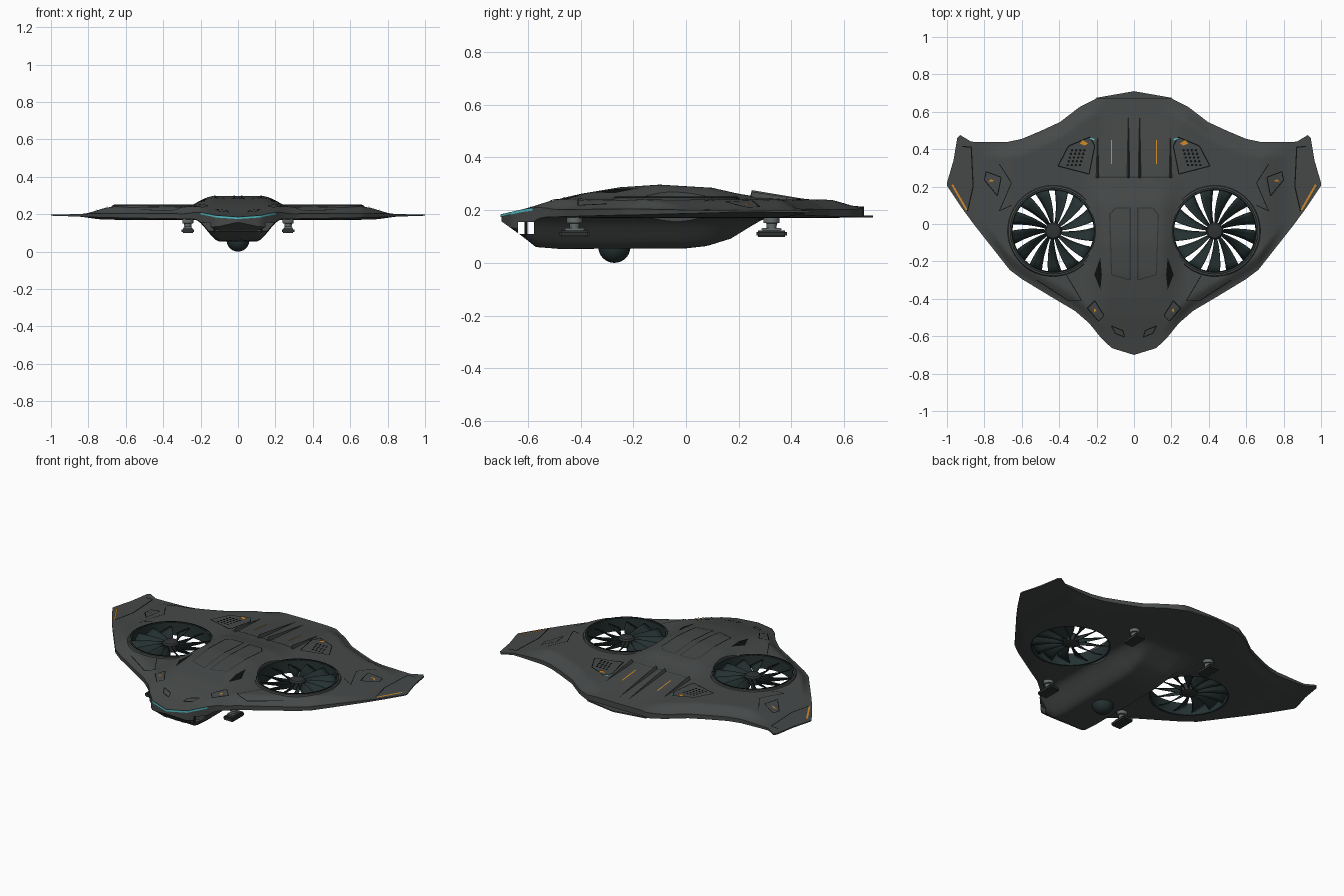
import bpy, bmesh, math
from mathutils import Vector

if "Cube" in bpy.data.objects:
    bpy.data.objects.remove(bpy.data.objects["Cube"])


def material(name, r, g, b):
    m = bpy.data.materials.new(name)
    m.use_nodes = True
    m.diffuse_color = (r, g, b, 1)
    m.node_tree.nodes["Principled BSDF"].inputs["Base Color"].default_value = (r, g, b, 1)
    return m


HULL = material("hull_grey", .06, .066, .065)
SHADE = material("panel_dark_grey", .03, .034, .034)
BLADE = material("fan_dark_teal", .018, .03, .03)
BLACK = material("seam_black", .004, .005, .005)
METAL = material("strut_grey", .13, .15, .15)
ORANGE = material("marker_orange", .65, .25, .02)
CYAN = material("light_cyan", .08, .5, .55)


def make(name, bm, mat, smooth=True):
    bmesh.ops.recalc_face_normals(bm, faces=bm.faces)
    me = bpy.data.meshes.new(name)
    bm.to_mesh(me)
    bm.free()
    me.materials.append(mat)
    ob = bpy.data.objects.new(name, me)
    bpy.context.collection.objects.link(ob)
    bpy.ops.object.select_all(action='DESELECT')
    ob.select_set(True)
    bpy.context.view_layer.objects.active = ob
    if smooth:
        bpy.ops.object.shade_smooth_by_angle(angle=math.radians(35))
    return ob


def interp(pts, t):
    for (a, u), (b, v) in zip(pts, pts[1:]):
        if t <= b:
            return u + (v - u) * max(0, (t - a) / (b - a))
    return pts[-1][1]


def ease(t):
    t = min(1, max(0, t))
    return t * t * (3 - 2 * t)


# Plan outline and section profiles
FRONT = [(0, -.70), (.12, -.663), (.18, -.604), (.24, -.53), (.315, -.465), (.45, -.385), (.6, -.294),
         (.665, -.245), (.72, -.175), (.85, -.01), (.92, .085), (1, .205)]
BACK = [(0, .675), (.2, .672), (.29, .626), (.396, .545), (.5, .497), (.6, .455), (.68, .438),
        (.8, .438), (.87, .44), (.93, .476), (.945, .46), (.965, .34), (1, .22)]
DOME = [(-.7, .185), (-.6, .208), (-.5, .238), (-.4, .262), (-.25, .287), (-.1, .297), (.1, .285),
        (.2, .262), (.28, .25), (.6, .218), (.7, .212)]
KEEL = [(-.7, .157), (-.62, .1), (-.57, .06), (-.48, .053), (0, .055), (.08, .064), (.17, .092),
        (.24, .135), (.3, .17), (.7, .174)]


def front(x):
    return interp(FRONT, abs(x))


def back(x):
    return interp(BACK, abs(x))


def edge(x, y):
    return ease(min(y - front(x), back(x) - y) / .09)


def top(x, y):
    a = abs(x)
    rim = interp([(0, .2), (.7, .205), (1, .197)], a)
    wing = rim + (.24 - rim) * ease((.84 - a) / .18) * edge(x, y)
    return wing + (interp(DOME, y) - wing) * ease((.29 - a) / .16)


def bottom(x, y):
    a = abs(x)
    rim = interp([(0, .17), (.7, .182), (1, .192)], a)
    wing = rim + (.171 - rim) * ease((.86 - a) / .16) * edge(x, y)
    return wing + (interp(KEEL, y) - wing) * ease((.235 - a) / .14)


# Blended wing body: upper and lower skins on one shared grid
xs = {round(-1 + i * .02, 3) for i in range(101)}
xs |= {s * p[0] for s in (-1, 1) for p in FRONT + BACK}
xs = sorted(xs)
ROWS = 56
bm = bmesh.new()
skins = []
for height in (top, bottom):
    grid = []
    for x in xs:
        ys = [front(x) + (back(x) - front(x)) * j / ROWS for j in range(ROWS + 1)]
        grid.append([bm.verts.new((x, y, height(x, y))) for y in ys])
    for c, d in zip(grid, grid[1:]):
        for j in range(ROWS):
            bm.faces.new((c[j], d[j], d[j + 1], c[j + 1]))
    skins.append(grid)


def rim_loop(g):
    return [c[0] for c in g] + g[-1][1:] + [c[-1] for c in g[-2::-1]] + g[0][-2:0:-1]


up, low = map(rim_loop, skins)
for i in range(len(up)):
    k = (i + 1) % len(up)
    bm.faces.new((up[i], up[k], low[k], low[i]))
body = make("wing_body", bm, HULL, False)

# Cut the fan wells and the sensor slot through the nose
FAN_X, FAN_Y = .432, -.037
cutters = []
for s in (-1, 1):
    bpy.ops.mesh.primitive_cylinder_add(vertices=64, radius=.226, depth=.4, location=(s * FAN_X, FAN_Y, .2))
    cutters.append(bpy.context.object)
bpy.ops.mesh.primitive_cube_add(size=1, location=(0, -.607, .132))
cutters.append(bpy.context.object)
cutters[-1].scale = (.6, .06, .045)
for c in cutters:
    c.hide_render = True
    mod = body.modifiers.new("cut", 'BOOLEAN')
    mod.operation, mod.object, mod.solver = 'DIFFERENCE', c, 'EXACT'
bpy.ops.object.select_all(action='DESELECT')
body.select_set(True)
bpy.context.view_layer.objects.active = body
for mod in list(body.modifiers):
    bpy.ops.object.modifier_apply(modifier=mod.name)
for c in cutters:
    bpy.data.objects.remove(c)
body.data.materials.clear()
body.data.materials.append(HULL)
bpy.ops.object.shade_smooth_by_angle(angle=math.radians(35))


def revolve(name, profile, cx, cy, mat, n=64, closed=True):
    bm = bmesh.new()
    rings = [[bm.verts.new((cx + r * math.cos(math.tau * i / n), cy + r * math.sin(math.tau * i / n), z))
              for i in range(n)] for r, z in profile]
    pairs = list(zip(rings, rings[1:])) + ([(rings[-1], rings[0])] if closed else [])
    for a, b in pairs:
        for i in range(n):
            bm.faces.new((a[i], a[(i + 1) % n], b[(i + 1) % n], b[i]))
    if not closed:
        bm.faces.new(rings[0])
        bm.faces.new(rings[-1])
    return make(name, bm, mat)


def box(name, size, loc, mat, bevel=.006):
    bm = bmesh.new()
    bmesh.ops.create_cube(bm, size=1)
    bmesh.ops.scale(bm, vec=size, verts=bm.verts)
    bmesh.ops.translate(bm, vec=loc, verts=bm.verts)
    bmesh.ops.bevel(bm, geom=bm.edges[:], offset=bevel, segments=2, affect='EDGES')
    return make(name, bm, mat)


# Ducted fans: rim, inner liner, hub and pitched blades
for s, side in ((1, "left"), (-1, "right")):
    cx = s * FAN_X
    revolve(side + "_fan_rim", [(.226, .17), (.24, .172), (.246, .235), (.24, .247), (.226, .25)], cx, FAN_Y, HULL)
    revolve(side + "_fan_liner", [(.217, .172), (.226, .171), (.227, .249), (.22, .249)], cx, FAN_Y, BLADE)
    revolve(side + "_fan_seam", [(.228, .249), (.232, .249), (.232, .2515), (.228, .2515)], cx, FAN_Y, BLACK)
    revolve(side + "_fan_hub", [(.03, .18), (.045, .186), (.046, .228), (.038, .236), (.012, .24)],
            cx, FAN_Y, SHADE, 32, False)
    bm = bmesh.new()
    for b in range(13):
        rows = []
        for i in range(6):
            r = .04 + .18 * i / 5
            mid = math.tau * b / 13 - .16 * i / 5
            half = .68 * math.pi / 13
            rows.append([bm.verts.new((cx + s * r * math.cos(mid + k * half), FAN_Y + r * math.sin(mid + k * half),
                                       .207 + k * .02)) for k in (-1, -.3, .4, 1)])
        for p, q in zip(rows, rows[1:]):
            for k in range(3):
                bm.faces.new((p[k], p[k + 1], q[k + 1], q[k]))
    blades = make(side + "_fan_blades", bm, BLADE)
    mod = blades.modifiers.new("thickness", 'SOLIDIFY')
    mod.thickness, mod.offset = .003, 0


# Surface markings that follow the upper skin, mirrored to both sides
def ribbon(name, pts, mat, width=.005, loop=False):
    bm = bmesh.new()
    path = [Vector(p) for p in pts]
    for s in (-1, 1):
        for a, b in zip(path, path[1:] + path[:1] if loop else path[1:]):
            side = (b - a).orthogonal().normalized() * width / 2
            n = max(1, int((b - a).length / .025))
            prev = None
            for i in range(n + 1):
                p = a.lerp(b, i / n)
                row = [bm.verts.new((s * q.x, q.y, top(q.x, q.y) + .0035)) for q in (p - side, p + side)]
                if prev:
                    bm.faces.new((prev[0], prev[1], row[1], row[0]))
                prev = row
    return make(name, bm, mat, False)


def patch(name, polys, mat):
    bm = bmesh.new()
    for s in (-1, 1):
        for poly in polys:
            bm.faces.new([bm.verts.new((s * x, y, top(x, y) + .004)) for x, y in poly])
    return make(name, bm, mat, False)


ribbon("canopy_panel_seams", [(.02, .085), (.1, .085), (.13, .05), (.12, -.27), (.02, -.3)], SHADE, .006, True)
ribbon("vent_seams", [(.406, .31), (.35, .417), (.235, .465), (.21, .417), (.24, .267)], BLACK, .006, True)
ribbon("wing_hatch_seams", [(.71, .25), (.79, .28), (.8, .235), (.73, .15)], BLACK, .005, True)
ribbon("nose_hatch_seams", [(.16, -.49), (.21, -.41), (.25, -.45), (.19, -.52)], BLACK, .005, True)
ribbon("chin_hatch_seams", [(.05, -.605), (.06, -.57), (.12, -.545), (.1, -.585)], BLACK, .005, True)
ribbon("wing_tip_seams", [(.89, .07), (.86, .2), (.87, .41), (.92, .415)], BLACK, .006)
ribbon("wing_seams", [(.655, .1), (.72, .07), (.655, .22), (.72, .32)], BLACK, .004)
ribbon("shoulder_seams", [(.36, -.275), (.28, -.41), (.35, -.41), (.52, -.3)], BLACK, .004)
ribbon("deck_seam", [(0, .25), (.21, .25)], SHADE, .006)
ribbon("deck_markers", [(.12, .32), (.12, .45)], ORANGE, .007)
ribbon("wing_tip_markers", [(.972, .21), (.895, .075)], ORANGE, .01)
patch("side_intakes", [[(.18, -.18), (.212, -.27), (.18, -.35), (.172, -.27)]], BLACK)
patch("orange_spots", [[(.245, .43), (.275, .45), (.29, .43), (.265, .42)], [(.745, .23), (.765, .24), (.78, .225)],
                       [(.2, -.46), (.215, -.45), (.215, -.475)]], ORANGE)
patch("cyan_spots", [[(.21, .455), (.235, .462), (.235, .455), (.21, .445)]], CYAN)
dots = [(.265 + .022 * i + .006 * j, .395 - .02 * j) for i in range(4) for j in range(5)]
patch("vent_holes", [[(x + .007 * math.cos(k * math.pi / 3), y + .007 * math.sin(k * math.pi / 3))
                      for k in range(6)] for x, y in dots], BLACK)

# Rear deck fins, tapering aft
bm = bmesh.new()
for s in (-1, 1):
    for x, end in ((.03, .6), (.195, .5)):
        z0, z1 = top(x, .24), top(x, end)
        corners = [(x - .014, .24, z0 - .02), (x + .014, .24, z0 - .02), (x, .25, z0 + .02), (x, end, z1)]
        a, b, c, d = [bm.verts.new((s * p[0], p[1], p[2])) for p in corners]
        for f in ((a, b, c), (a, c, d), (b, d, c), (a, d, b)):
            bm.faces.new(f)
make("rear_deck_fins", bm, HULL, False)

# Tail lip below the deck
bm = bmesh.new()
plan = [(-.2, .64), (.2, .64), (.2, .675), (0, .71), (-.2, .675)]
base = bm.faces.new([bm.verts.new((x, y, .172)) for x, y in plan])
ext = bmesh.ops.extrude_face_region(bm, geom=[base])
bmesh.ops.translate(bm, vec=(0, 0, .008), verts=[v for v in ext["geom"] if isinstance(v, bmesh.types.BMVert)])
make("tail_lip", bm, HULL, False)

# Light strip around the nose
bm = bmesh.new()
prev = None
for i in range(-20, 21):
    x = i * .01
    z = top(x, front(x))
    row = [bm.verts.new((x, front(x) - .004, z - d)) for d in (.001, .011)]
    if prev:
        bm.faces.new((prev[0], prev[1], row[1], row[0]))
    prev = row
make("nose_light", bm, CYAN, False)

# Belly camera, sensor bars and landing feet
bpy.ops.mesh.primitive_uv_sphere_add(segments=40, ring_count=20, radius=.061, location=(0, -.272, .061))
camera_ball = bpy.context.object
camera_ball.name = "belly_camera"
camera_ball.data.materials.append(BLADE)
bpy.ops.object.shade_smooth_by_angle(angle=math.radians(35))
for s, side in ((1, "left"), (-1, "right")):
    box(side + "_sensor_bar", (.012, .012, .06), (s * .125, -.607, .132), BLACK, .002)
    for y, end in ((-.423, "front"), (.325, "rear")):
        name = side + "_" + end
        box(name + "_foot", (.066, .115, .025), (s * .268, y, .111), SHADE)
        box(name + "_foot_cap", (.045, .075, .012), (s * .268, y, .127), METAL, .003)
        revolve(name + "_strut", [(.018, .12), (.02, .15), (.03, .152), (.03, .185)], s * .268, y, METAL, 24, False)
